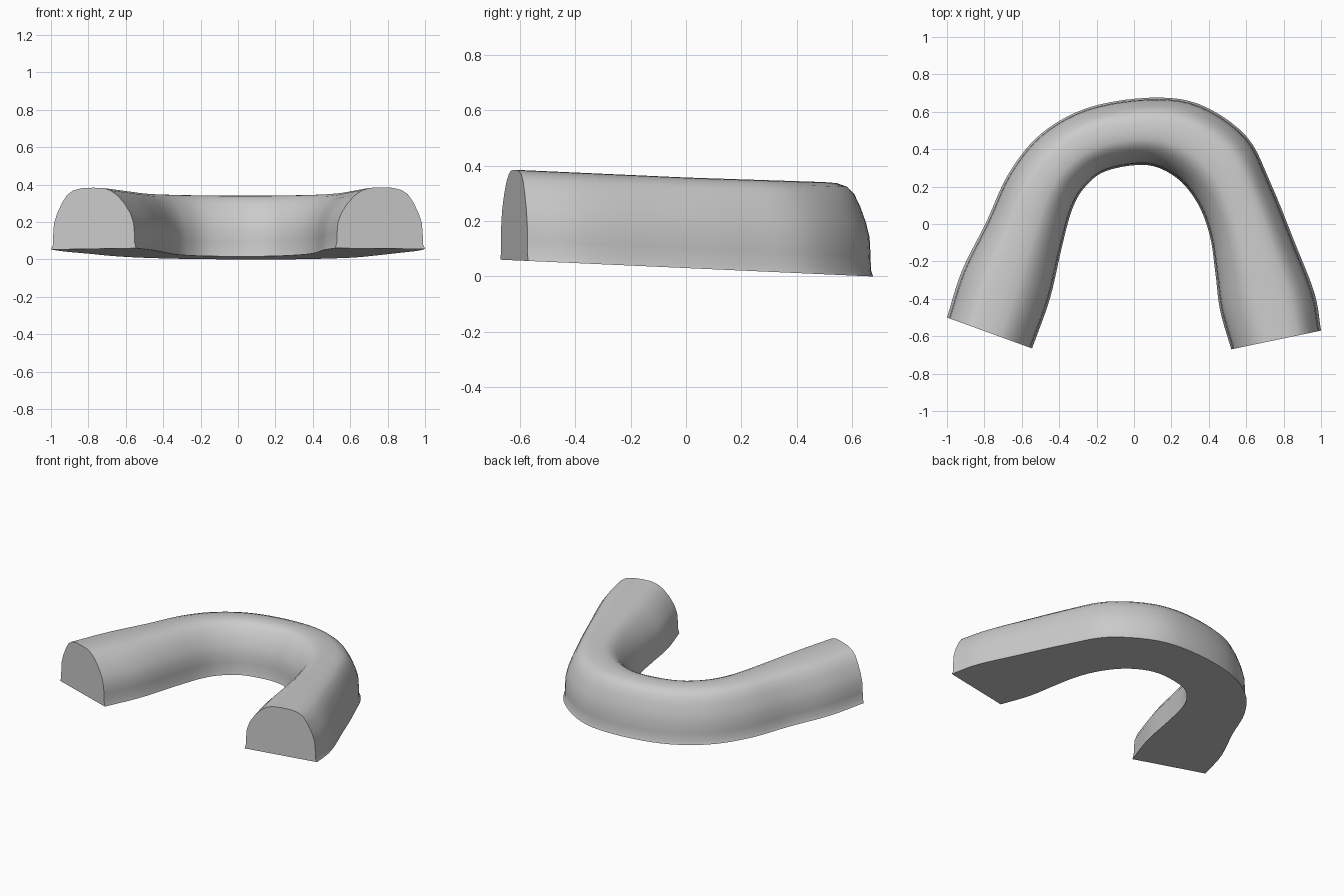
import bpy, bmesh
from mathutils import Vector

if "Cube" in bpy.data.objects:
    bpy.data.objects.remove(bpy.data.objects["Cube"])

# Footprint stations: outer x, y, inner x, y
STATIONS = [
    (-1.0, -0.50, -0.545, -0.665), (-0.92, -0.25, -0.45, -0.40),
    (-0.79, 0.01, -0.385, -0.12), (-0.67, 0.27, -0.33, 0.08),
    (-0.50, 0.48, -0.26, 0.20), (-0.25, 0.62, -0.145, 0.285),
    (0.08, 0.675, 0.07, 0.315), (0.35, 0.64, 0.23, 0.245),
    (0.60, 0.47, 0.34, 0.11), (0.73, 0.22, 0.405, -0.06),
    (0.86, -0.10, 0.435, -0.26), (0.965, -0.37, 0.46, -0.46),
    (1.0, -0.57, 0.52, -0.67)]

# D-shaped section: fraction across from outer to inner, fraction of height
PROFILE = [
    (0, 0), (0.022, 0.07), (0.025, 0.22), (0.035, 0.42), (0.07, 0.58),
    (0.13, 0.76), (0.19, 0.89), (0.26, 0.96), (0.36, 0.995), (0.5, 1.0),
    (0.62, 0.99), (0.70, 0.95), (0.78, 0.87), (0.86, 0.74), (0.93, 0.58),
    (0.97, 0.42), (0.98, 0.25), (0.982, 0.10), (1, 0)]
STEPS = 5


def catmull(p0, p1, p2, p3, t):
    return [0.5 * (2 * b + (c - a) * t + (2 * a - 5 * b + 4 * c - d) * t * t
                   + (3 * b - a - 3 * c + d) * t ** 3)
            for a, b, c, d in zip(p0, p1, p2, p3)]


def smooth_stations(pts):
    first = [2 * a - b for a, b in zip(pts[0], pts[1])]
    last = [2 * a - b for a, b in zip(pts[-1], pts[-2])]
    p = [first] + list(pts) + [last]
    out = [catmull(*p[i:i + 4], s / STEPS)
           for i in range(len(pts) - 1) for s in range(STEPS)]
    return out + [list(pts[-1])]


# Sweep the section along the arch over a gently tilted base plane
bm = bmesh.new()
rings = []
for ox, oy, ix, iy in smooth_stations(STATIONS):
    outer, inner = Vector((ox, oy, 0)), Vector((ix, iy, 0))
    height = 0.327 + 0.012 * max(0, (oy + iy) / 2)
    ring = []
    for t, h in PROFILE:
        p = outer.lerp(inner, t)
        p.z = 0.045 * (0.676 - p.y) + h * height
        ring.append(bm.verts.new(p))
    rings.append(ring)

n = len(PROFILE)
for a, b in zip(rings, rings[1:]):
    for i in range(n):
        j = (i + 1) % n
        bm.faces.new((a[i], a[j], b[j], b[i]))

# Flat end caps
bm.faces.new(rings[0])
bm.faces.new(rings[-1])
bmesh.ops.recalc_face_normals(bm, faces=bm.faces)

mesh = bpy.data.meshes.new("curved_arch")
bm.to_mesh(mesh)
bm.free()
arch = bpy.data.objects.new("curved_arch", mesh)
bpy.context.collection.objects.link(arch)
bpy.context.view_layer.objects.active = arch
arch.select_set(True)
bpy.ops.object.shade_smooth_by_angle()
